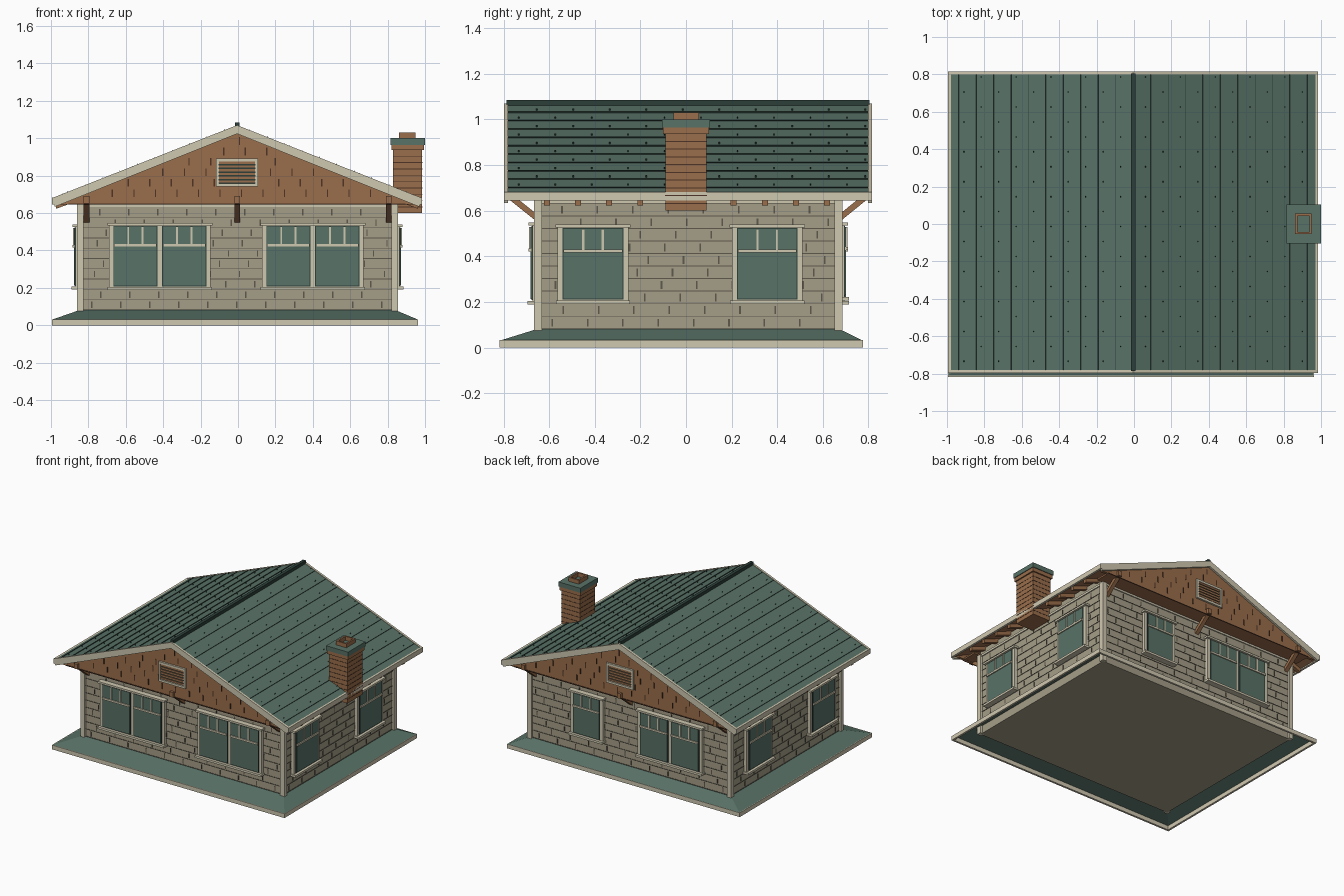
import bpy, bmesh
from mathutils import Matrix, Vector

if "Cube" in bpy.data.objects:
    bpy.data.objects.remove(bpy.data.objects["Cube"], do_unlink=True)


def material(name, hexa):
    def lin(c):
        return c / 12.92 if c <= 0.04045 else ((c + 0.055) / 1.055) ** 2.4
    col = [lin(int(hexa[i:i + 2], 16) / 255) for i in (0, 2, 4)] + [1]
    m = bpy.data.materials.new(name)
    m.use_nodes = True
    m.diffuse_color = col
    m.node_tree.nodes["Principled BSDF"].inputs["Base Color"].default_value = col
    return m


TEAL = material("green_slate", "587267")
DARK = material("dark_green", "2C3F39")
SIDING = material("beige_siding", "A59E88")
JOINT = material("siding_joint", "5E584B")
CREAM = material("cream_trim", "CFC8B0")
BROWN = material("brown_wood", "9A6E4C")
BARK = material("dark_brown", "4E3426")
I = Matrix.Identity(4)


def finish(name, bm, *mats):
    bmesh.ops.recalc_face_normals(bm, faces=bm.faces)
    me = bpy.data.meshes.new(name)
    bm.to_mesh(me)
    bm.free()
    for m in mats:
        me.materials.append(m)
    ob = bpy.data.objects.new(name, me)
    bpy.context.scene.collection.objects.link(ob)
    return ob


def boxes(name, mat, items, M=I):
    """Each item is (a0, a1, b0, b1, c0, c1) in the frame M."""
    bm = bmesh.new()
    for a0, a1, b0, b1, c0, c1 in items:
        v = [bm.verts.new(M @ Vector((a, b, c))) for a in (a0, a1) for b in (b0, b1) for c in (c0, c1)]
        for f in ((0, 1, 3, 2), (4, 5, 7, 6), (0, 1, 5, 4), (2, 3, 7, 6), (0, 2, 6, 4), (1, 3, 7, 5)):
            bm.faces.new([v[i] for i in f])
    return finish(name, bm, mat)


def prism(name, pts, y0, y1, *mats):
    """Extrude an x-z outline along y; downward faces take the second material."""
    bm = bmesh.new()
    f = bm.faces.new([bm.verts.new((x, y0, z)) for x, z in pts])
    r = bmesh.ops.extrude_face_region(bm, geom=[f])
    bmesh.ops.translate(bm, vec=(0, y1 - y0, 0), verts=[e for e in r["geom"] if isinstance(e, bmesh.types.BMVert)])
    bmesh.ops.recalc_face_normals(bm, faces=bm.faces)
    if len(mats) > 1:
        for f in bm.faces:
            f.material_index = int(f.normal.z < -0.1)
    return finish(name, bm, *mats)


def frame(u, out, origin, w=(0, 0, 1)):
    M = Matrix((u, out, w)).transposed().to_4x4()
    M.translation = origin
    return M


X0, X1, Y0, Y1 = -0.845, 0.84, -0.65, 0.67
FRONT = frame((1, 0, 0), (0, -1, 0), (0, Y0, 0))
BACK = frame((1, 0, 0), (0, 1, 0), (0, Y1, 0))
RIGHT = frame((0, 1, 0), (1, 0, 0), (X1, 0, 0))
LEFT = frame((0, 1, 0), (-1, 0, 0), (X0, 0, 0))
WALLS = {"front": (FRONT, X0, X1), "back": (BACK, X0, X1), "right": (RIGHT, Y0, Y1), "left": (LEFT, Y0, Y1)}

# Walls, siding joints, corner boards and frieze
boxes("walls", SIDING, [(X0, X1, Y0, Y1, 0.02, 0.69)])
for side, (M, a, b) in WALLS.items():
    lines, ticks = [], []
    for r in range(10):
        z = 0.08 + r * 0.055
        lines.append((a, b, 0, 0.003, z, z + 0.004))
        u = a + 0.06 + 0.13 * ((r * 0.37) % 1)
        while u < b - 0.03:
            ticks.append((u, u + 0.007, 0, 0.003, z + 0.012, z + 0.046))
            u += 0.155
    boxes(side + "_siding_courses", JOINT, lines, M)
    boxes(side + "_siding_joints", JOINT, ticks, M)
    boxes(side + "_frieze", CREAM, [(a, b, 0, 0.008, 0.632, 0.648)], M)
w, e = 0.035, 0.016
boxes("corner_boards", CREAM, [
    (x - (e if x < 0 else w - e), x + (w - e if x < 0 else e),
     y - (e if y < 0 else w - e), y + (w - e if y < 0 else e), 0.02, 0.645)
    for x in (X0, X1) for y in (Y0, Y1)])


# Windows
def window(name, M, c, n, pane, z0, z1):
    gap = 0.033
    half = (n * pane + (n - 1) * gap) / 2
    trim = [(c - half - 0.026, c + half + 0.026, 0, 0.024, z0 - 0.012, z1 + 0.008),
            (c - half - 0.036, c + half + 0.036, 0, 0.04, z1 + 0.006, z1 + 0.02),
            (c - half - 0.034, c + half + 0.034, 0, 0.044, z0 - 0.024, z0 - 0.008)]
    glass, sash = [], []
    zm = z0 + (z1 - z0) * 0.66
    for i in range(n):
        a = c - half + i * (pane + gap)
        sash.append((a - 0.004, a + pane + 0.004, 0, 0.028, z0 - 0.004, z1 + 0.004))
        glass.append((a, a + pane, 0, 0.032, z0, z1))
        trim.append((a, a + pane, 0, 0.04, zm, zm + 0.014))
        trim += [(a + pane * k / 3 - 0.005, a + pane * k / 3 + 0.005, 0, 0.038, zm, z1) for k in (1, 2)]
    boxes(name + "_trim", CREAM, trim, M)
    boxes(name + "_sash", DARK, sash, M)
    boxes(name + "_glass", TEAL, glass, M)


window("front_left_window", FRONT, 0.4, 2, 0.228, 0.212, 0.528)
window("front_right_window", FRONT, -0.418, 2, 0.228, 0.212, 0.528)
window("back_double_window", BACK, -0.35, 2, 0.228, 0.212, 0.528)
window("back_single_window", BACK, 0.35, 1, 0.22, 0.23, 0.528)
for side, M in (("right", RIGHT), ("left", LEFT)):
    for part, y in (("front", -0.408), ("back", 0.356)):
        window(f"{side}_{part}_window", M, y, 1, 0.258, 0.215, 0.52)

# Sloped skirt with its edge band
SX0, SX1, SY0, SY1 = -0.995, 0.963, -0.817, 0.775
bm = bmesh.new()
lo = [bm.verts.new((x, y, 0.03)) for x, y in ((SX0, SY0), (SX1, SY0), (SX1, SY1), (SX0, SY1))]
hi = [bm.verts.new((x, y, 0.082)) for x, y in ((X0, Y0), (X1, Y0), (X1, Y1), (X0, Y1))]
for i in range(4):
    j = (i + 1) % 4
    bm.faces.new((lo[i], lo[j], hi[j], hi[i]))
finish("skirt_roof", bm, TEAL)
t = 0.015
boxes("skirt_band", CREAM, [(SX0, SX1, SY0, SY0 + t, 0, 0.032), (SX0, SX1, SY1 - t, SY1, 0, 0.032),
                            (SX0, SX0 + t, SY0, SY1, 0, 0.032), (SX1 - t, SX1, SY0, SY1, 0, 0.032)])

# Roof
CX, TOP, SLOPE = -0.005, 1.07, 0.394
RY0, RY1 = -0.797, 0.815


def chevron(half, drop, thick):
    z = TOP - drop
    end = z - SLOPE * half
    return [(CX, z), (CX + half, end), (CX + half - thick * 0.35, end - thick), (CX, z - thick),
            (CX - half + thick * 0.35, end - thick), (CX - half, end)]


prism("roof_deck", chevron(0.98, 0.004, 0.03), RY0 + 0.008, RY1 - 0.008, TEAL, BROWN)
prism("front_barge_boards", chevron(0.99, 0, 0.046), RY0, RY0 + 0.016, CREAM)
prism("back_barge_boards", chevron(0.99, 0, 0.046), RY1 - 0.016, RY1, CREAM)
boxes("eave_fascias", CREAM, [(CX + s * 0.982 - 0.008, CX + s * 0.982 + 0.008, RY0, RY1, 0.645, 0.682) for s in (-1, 1)])
boxes("ridge_cap", DARK, [(CX - 0.012, CX + 0.012, RY0 + 0.01, RY1 - 0.01, 1.055, 1.085)])

# Shingle courses as fine raised ribs, with staggered joints
for side, s in (("right", 1), ("left", -1)):
    down = Vector((s, 0, -SLOPE)).normalized()
    M = frame((0, 1, 0), Vector((s * SLOPE, 0, 1)).normalized(), (CX, 0, TOP - 0.004), down)
    ribs, joints = [], []
    for r in range(1, 11):
        d = r * 0.1
        ribs.append((RY0 + 0.016, RY1 - 0.016, -0.002, 0.005, d, d + 0.001))
        y = RY0 + 0.06 + (r % 2) * 0.08
        while y < RY1 - 0.03:
            joints.append((y, y + 0.006, -0.002, 0.009, d - 0.03, d - 0.028))
            y += 0.16
    boxes(side + "_shingle_courses", DARK, ribs, M)
    boxes(side + "_shingle_joints", DARK, joints, M)

# Rafter tails under both eaves
for k in range(10):
    y = -0.61 + k * 0.1365
    for s in (-1, 1):
        xa, xb = CX + s * 0.83, CX + s * 0.968
        za, zb = TOP - 0.033 - SLOPE * 0.835, TOP - 0.033 - SLOPE * 0.963
        prism("rafter_tail", [(xa, za), (xb, zb), (xb, zb - 0.035), (xa, za - 0.035)], y - 0.013, y + 0.013, BROWN)

# Gable ends: panel, soffit, shingle joints, vent and brackets
for end, wall, out, panel in (("front", Y0, -1, RY0 + 0.022), ("back", Y1, 1, RY1 - 0.022)):
    M = frame((1, 0, 0), (0, out, 0), (CX, panel, 0))
    z = TOP - 0.02
    prism(end + "_gable", [(CX, z), (CX + 0.95, z - SLOPE * 0.95), (CX + 0.95, 0.645), (CX - 0.95, 0.645),
                           (CX - 0.95, z - SLOPE * 0.95)], panel, panel - out * 0.02, BROWN)
    depth = abs(panel - wall)
    boxes(end + "_soffit", BROWN, [(-0.9, 0.9, -depth, -0.01, 0.646, 0.658)], M)
    ticks = []
    for r in range(6):
        z = 0.685 + r * 0.056
        half = (TOP - 0.05 - z - 0.042) / SLOPE - 0.01
        u = -0.9 + 0.065 * (r % 2) + 0.02 * (r % 3)
        while u < 0.9:
            if abs(u) < half and not (abs(u) < 0.12 and 0.7 < z < 0.89):
                ticks.append((u, u + 0.007, 0, 0.003, z, z + 0.042))
            u += 0.115
    boxes(end + "_gable_joints", BARK, ticks, M)
    boxes(end + "_gable_base_line", BARK, [(-0.9, 0.9, 0, 0.004, 0.645, 0.651)], M)
    boxes(end + "_vent_frame", CREAM, [(-0.113, 0.113, 0, 0.014, z0, z0 + 0.016) for z0 in (0.742, 0.876)]
          + [(u, u + 0.016, 0, 0.014, 0.742, 0.892) for u in (-0.113, 0.097)], M)
    boxes(end + "_vent_back", DARK, [(-0.1, 0.1, 0, 0.004, 0.75, 0.88)], M)
    boxes(end + "_vent_slats", BROWN, [(-0.098, 0.098, 0, 0.01, 0.763 + k * 0.02, 0.775 + k * 0.02) for k in range(6)], M)
    xs = (-0.805, 0, 0.81)
    boxes(end + "_bracket_beams", BROWN, [(x - 0.015, x + 0.015, -depth, 0.02, 0.652, 0.69) for x in xs], M)
    a, b = Vector((0, wall, 0.565)), Vector((0, panel, 0.665))
    D = frame((1, 0, 0), (b - a).normalized(), a + Vector((CX, 0, 0)),
              Vector((1, 0, 0)).cross((b - a).normalized()))
    boxes(end + "_bracket_braces", BROWN, [(x - 0.015, x + 0.015, -0.01, (b - a).length - 0.01, -0.013, 0.013) for x in xs], D)

# Chimney
CH = (0.83, 0.985, -0.09, 0.09)


def grow(g, z0, z1):
    return (CH[0] - g, CH[1] + g, CH[2] - g, CH[3] + g, z0, z1)


boxes("chimney_stack", BROWN, [grow(0, 0.6, 0.94), grow(0.01, 0.937, 0.967)])
boxes("chimney_mortar", BARK, [grow(0.0015, 0.63 + k * 0.034, 0.634 + k * 0.034) for k in range(9)])
boxes("chimney_cap", TEAL, [grow(0.015, 0.965, 1.0)])
px0, px1, py0, py1, t = 0.862, 0.95, -0.054, 0.056, 0.012
boxes("chimney_pot", BROWN, [(px0, px1, py0, py0 + t, 1, 1.03), (px0, px1, py1 - t, py1, 1, 1.03),
                             (px0, px0 + t, py0, py1, 1, 1.03), (px1 - t, px1, py0, py1, 1, 1.03)])
